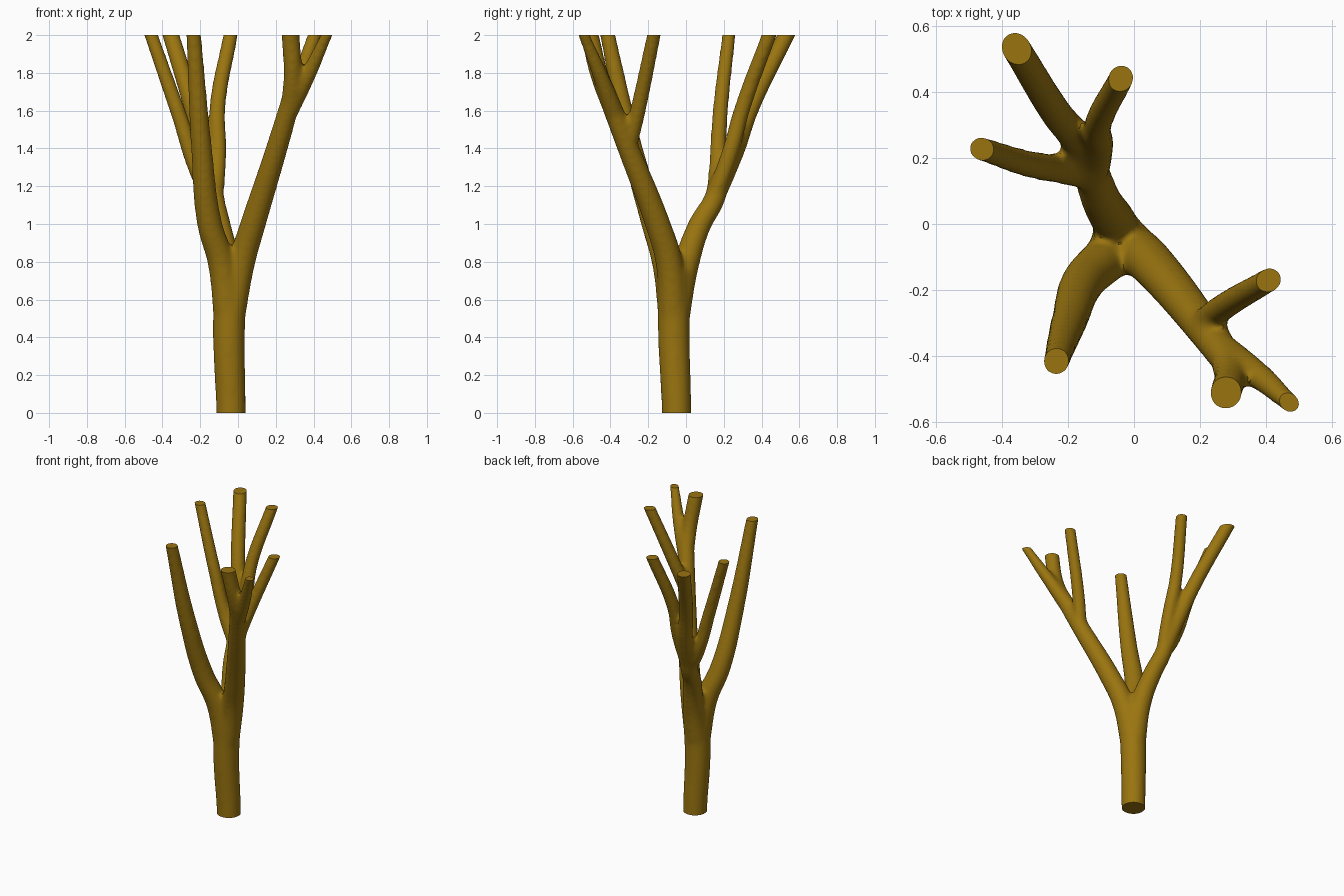
import bpy, bmesh
from mathutils import Vector

if "Cube" in bpy.data.objects:
    bpy.data.objects.remove(bpy.data.objects["Cube"])

parts = bmesh.new()


def limb(name, r0, r1, *points):
    """Round limb tapering from r0 to r1; ends on a cut plane overrun it a little."""
    path = [Vector(p) for p in points]
    if path[-1].z == 2:
        path.append(path[-1] + (path[-1] - path[-2]) * .25)
    if path[0].z == 0:
        path.insert(0, path[0] - Vector((0, 0, .1)))
    curve = bpy.data.curves.new(name, 'CURVE')
    curve.dimensions = '3D'
    curve.bevel_depth = 1.0
    curve.bevel_resolution = 8
    curve.use_fill_caps = True
    spline = curve.splines.new('BEZIER')
    spline.resolution_u = 16
    spline.bezier_points.add(len(path) - 1)
    for p, co in zip(spline.bezier_points, path):
        t = (co.z - path[0].z) / (path[-1].z - path[0].z)
        p.co, p.radius = co, r0 + (r1 - r0) * t
        p.handle_left_type = p.handle_right_type = 'AUTO'
    tmp = bpy.data.objects.new(name, curve)
    bpy.context.collection.objects.link(tmp)
    deps = bpy.context.evaluated_depsgraph_get()
    parts.from_mesh(bpy.data.meshes.new_from_object(tmp.evaluated_get(deps)))
    bpy.data.objects.remove(tmp)


# Forks shared by several limbs
crotch = (-.047, -.064, .48)
back_fork = (-.125, .145, 1.12)
right_fork = (.205, -.305, 1.4)
upper_fork = (.27, -.385, 1.6)

# Trunk
limb("trunk", .077, .09, (-.037, -.05, 0), (-.048, -.064, .42), (-.035, -.062, .76))
# Back limb and its three branches
limb("back_stem", .08, .052, crotch, (-.06, .005, .8), (-.1, .075, 1), back_fork, (-.14, .19, 1.25))
limb("back_long", .053, .045, back_fork, (-.18, .265, 1.4), (-.235, .335, 1.6), (-.355, .53, 2))
limb("back_right", .048, .039, back_fork, (-.105, .24, 1.4), (-.11, .295, 1.6), (-.04, .44, 2))
limb("back_left", .047, .036, back_fork, (-.192, .16, 1.23), (-.32, .182, 1.6), (-.46, .227, 2))
# Undivided front left limb
limb("front_left", .08, .037, crotch, (-.09, -.11, .8), (-.15, -.17, 1), (-.193, -.285, 1.4),
     (-.235, -.415, 2))
# Right limb and its three branches
limb("right_stem", .08, .05, crotch, (.02, -.09, .8), (.08, -.15, 1), right_fork, (.305, -.44, 1.74))
limb("right_inner", .045, .037, right_fork, (.265, -.255, 1.6), (.407, -.17, 2))
limb("right_front", .05, .049, upper_fork, (.29, -.455, 1.78), (.278, -.51, 2))
limb("right_outer", .052, .028, upper_fork, (.372, -.455, 1.79), (.47, -.54, 2))

bmesh.ops.remove_doubles(parts, verts=parts.verts, dist=.0001)
bmesh.ops.recalc_face_normals(parts, faces=parts.faces)
mesh = bpy.data.meshes.new("tree")
parts.to_mesh(mesh)
tree = bpy.data.objects.new("branching_trunk", mesh)
bpy.context.collection.objects.link(tree)

# Fuse and soften the forks
fuse = tree.modifiers.new("fuse", 'REMESH')
fuse.mode, fuse.voxel_size = 'VOXEL', .012
soften = tree.modifiers.new("soften", 'SMOOTH')
soften.factor, soften.iterations = .5, 16
deps = bpy.context.evaluated_depsgraph_get()
fused = bpy.data.meshes.new_from_object(tree.evaluated_get(deps))
tree.modifiers.clear()

# Flat cuts at the ground and the branch tips
bm = bmesh.new()
bm.from_mesh(fused)
for z, up in ((0, -1), (2, 1)):
    cut = bmesh.ops.bisect_plane(bm, geom=bm.verts[:] + bm.edges[:] + bm.faces[:],
                                 plane_co=(0, 0, z), plane_no=(0, 0, up), clear_outer=True)
    rim = [e for e in cut['geom_cut'] if isinstance(e, bmesh.types.BMEdge)]
    bmesh.ops.holes_fill(bm, edges=rim, sides=0)
bmesh.ops.recalc_face_normals(bm, faces=bm.faces)
bm.to_mesh(fused)
tree.data = fused

# Golden brown bark
bark = bpy.data.materials.new("bark")
bark.diffuse_color = (.32, .175, .005, 1)
bark.use_nodes = True
bark.node_tree.nodes["Principled BSDF"].inputs["Base Color"].default_value = bark.diffuse_color
fused.materials.clear()
fused.materials.append(bark)
bpy.context.view_layer.objects.active = tree
tree.select_set(True)
bpy.ops.object.shade_smooth_by_angle(angle=.7)
